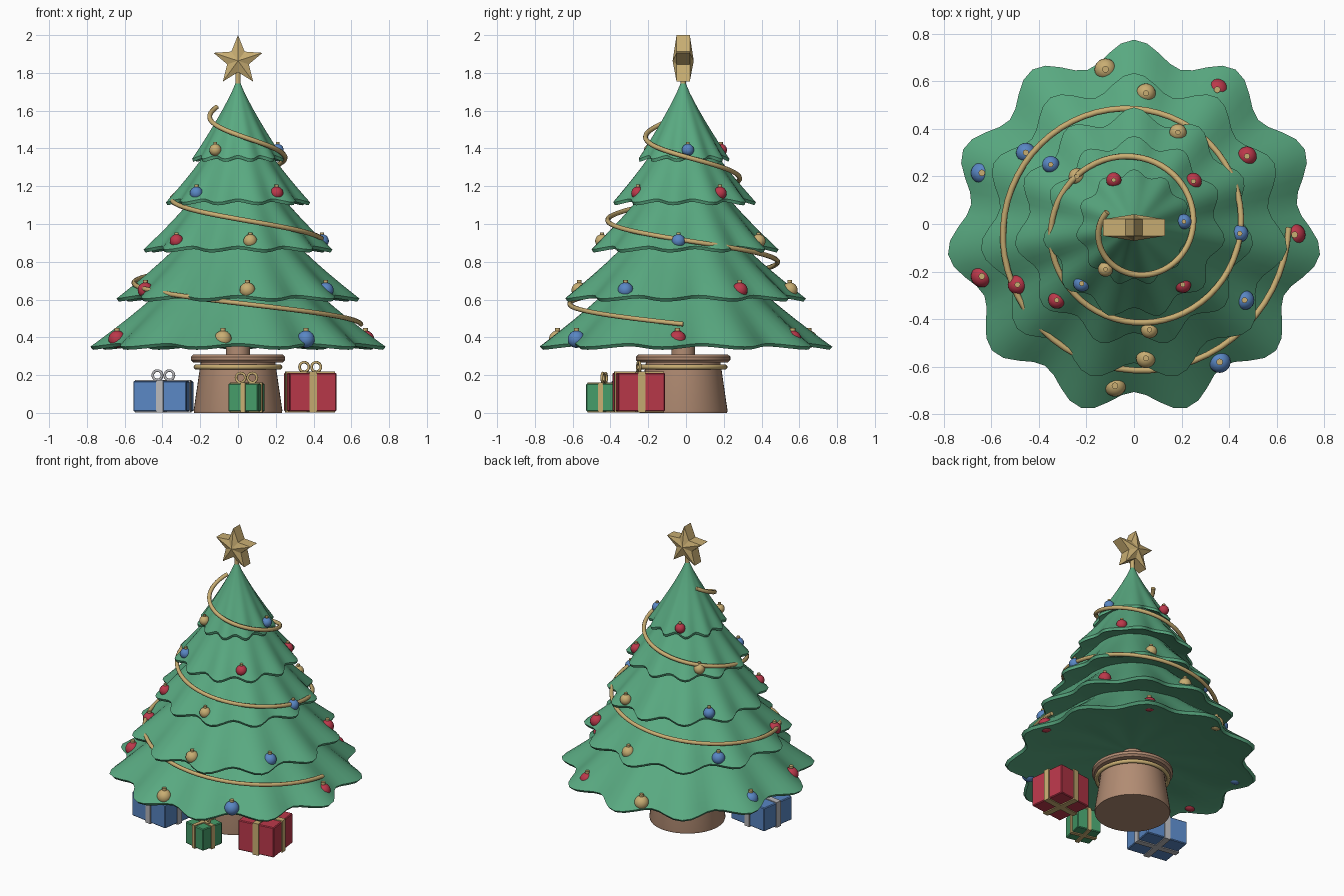
import bpy, bmesh, math
from mathutils import Matrix, Vector

if "Cube" in bpy.data.objects:
    bpy.data.objects.remove(bpy.data.objects["Cube"])

CY = -0.015          # tree axis offset in y
LOBES, SEG = 11, 88


def mat(name, r, g, b):
    m = bpy.data.materials.new(name)
    m.diffuse_color = (r, g, b, 1)
    m.use_nodes = True
    m.node_tree.nodes["Principled BSDF"].inputs["Base Color"].default_value = m.diffuse_color
    return m


GREEN = mat("tree green", 0.10, 0.40, 0.22)
GOLD = mat("gold", 0.58, 0.42, 0.17)
RED = mat("red", 0.50, 0.04, 0.07)
BLUE = mat("blue", 0.10, 0.24, 0.55)
BROWN = mat("brown", 0.44, 0.26, 0.17)
SILVER = mat("silver", 0.48, 0.48, 0.50)
GIFT_GREEN = mat("gift green", 0.06, 0.33, 0.14)


def finish(obj, name, material, smooth=40):
    obj.name = name
    obj.data.materials.append(material)
    if smooth:
        bpy.ops.object.select_all(action='DESELECT')
        obj.select_set(True)
        bpy.context.view_layer.objects.active = obj
        bpy.ops.object.shade_smooth_by_angle(angle=math.radians(smooth))
    return obj


def from_bmesh(bm, name, material, smooth=40):
    bmesh.ops.recalc_face_normals(bm, faces=bm.faces)
    me = bpy.data.meshes.new(name)
    bm.to_mesh(me)
    bm.free()
    obj = bpy.data.objects.new(name, me)
    bpy.context.collection.objects.link(obj)
    return finish(obj, name, material, smooth)


def skin(bm, rings):
    """Bridge consecutive closed rings of vertices with quads."""
    for a, b in zip(rings, rings[1:]):
        n = len(a)
        for i in range(n):
            j = (i + 1) % n
            bm.faces.new((a[i], a[j], b[j], b[i]))


def lathe(name, profile, material, n=48):
    bm = bmesh.new()
    rings = [[bm.verts.new((r * math.cos(math.tau * i / n),
                            CY + r * math.sin(math.tau * i / n), z))
              for i in range(n)] for r, z in profile]
    skin(bm, rings)
    bm.faces.new(rings[0])
    bm.faces.new(rings[-1])
    return from_bmesh(bm, name, material)


# Pleated, flared branch tiers with a thin lip and a shallow underside
def tier(name, R, z0, height, r_top):
    bm = bmesh.new()

    def ring(s, shrink=1.0, drop=0.0, wave=1.0):
        out = []
        for i in range(SEG):
            a = math.pi / 2 + math.tau * i / SEG
            dip = (1 - math.cos(LOBES * (a - math.pi / 2))) / 2
            r = r_top + (R - r_top) * (1 - s) ** 1.2
            r *= shrink * (1 - 0.125 * dip * wave * (1 - s) ** 1.3)
            z = z0 + height * s + 0.018 * dip * wave * (1 - s) ** 2 - drop
            out.append(bm.verts.new((r * math.cos(a), CY + r * math.sin(a), z)))
        return out

    rings = [ring(s) for s in (0.985, 0.8, 0.62, 0.46, 0.32, 0.2, 0.1, 0.0)]
    rings += [ring(0, 0.98, 0.016), ring(0, 0.94, 0.008),
              ring(0, 0.5, -0.04, 0.6), ring(0, 0.08, -0.075, 0)]
    skin(bm, rings)
    bm.faces.new(rings[0])
    bm.faces.new(rings[-1])
    from_bmesh(bm, name, GREEN)


for k, args in enumerate([(0.79, 0.35, 0.45, 0.27), (0.65, 0.605, 0.42, 0.20),
                          (0.505, 0.865, 0.40, 0.15), (0.385, 1.115, 0.38, 0.10),
                          (0.245, 1.345, 0.435, 0.0)]):
    tier(f"branch_tier_{k + 1}", *args)

# Trunk and pot
lathe("trunk", [(0.063, 0.28), (0.063, 0.45)], BROWN, 24)
lathe("pot", [(0.232, 0.0), (0.235, 0.012), (0.197, 0.27), (0.197, 0.285)], BROWN)
lathe("pot_rim", [(0.19, 0.268), (0.238, 0.268), (0.25, 0.28), (0.25, 0.297),
                  (0.238, 0.308), (0.19, 0.308)], BROWN)


def torus(name, major, minor, material, matrix, n=40):
    bpy.ops.mesh.primitive_torus_add(major_radius=major, minor_radius=minor,
                                     major_segments=n, minor_segments=10)
    obj = finish(bpy.context.object, name, material, 60)
    obj.matrix_world = matrix
    return obj


torus("pot_band", 0.222, 0.013, GOLD, Matrix.Translation((0, CY, 0.243)))

# Garland: one descending spiral tube
curve = bpy.data.curves.new("garland", 'CURVE')
curve.dimensions = '3D'
curve.bevel_depth = 0.013
curve.bevel_resolution = 2
curve.use_fill_caps = True
path = curve.splines.new('POLY')
STEPS = 155
path.points.add(STEPS)
for i, p in enumerate(path.points):
    deg = 150 + 930 * i / STEPS
    r = 0.13 + 0.00056 * (deg - 150)
    a = math.radians(deg)
    p.co = (r * math.cos(a), CY + r * math.sin(a), 1.36 - 0.445 * (deg - 360) / 360, 1)
garland = bpy.data.objects.new("garland", curve)
bpy.context.collection.objects.link(garland)
curve.materials.append(GOLD)

# Baubles: per tier height, size and (x, y, colour)
baubles = [
    (0.39, 0.046, [(-0.08, -0.68, GOLD), (0.36, -0.58, BLUE), (-0.64, -0.22, RED),
                   (-0.64, 0.215, BLUE), (-0.12, 0.65, GOLD), (0.35, 0.565, RED),
                   (0.675, -0.045, RED)]),
    (0.65, 0.041, [(0.05, -0.565, GOLD), (-0.49, -0.255, RED), (-0.455, 0.30, BLUE),
                   (0.05, 0.55, GOLD), (0.475, 0.285, RED), (0.465, -0.32, BLUE)]),
    (0.91, 0.036, [(0.065, -0.445, GOLD), (-0.325, -0.32, RED), (-0.35, 0.25, BLUE),
                   (0.185, 0.385, GOLD), (0.445, -0.04, BLUE)]),
    (1.163, 0.035, [(-0.22, -0.25, BLUE), (0.205, -0.255, RED), (0.25, 0.18, RED),
                    (-0.24, 0.20, GOLD)]),
    (1.392, 0.032, [(-0.12, -0.19, GOLD), (0.21, 0.01, BLUE), (-0.085, 0.185, RED)]),
]
for z, r, items in baubles:
    for x, y, colour in items:
        bpy.ops.mesh.primitive_uv_sphere_add(segments=20, ring_count=12, radius=r,
                                             location=(x, y, z))
        finish(bpy.context.object, "bauble", colour, 60)
        bpy.ops.mesh.primitive_cylinder_add(vertices=12, radius=r * 0.3, depth=r * 0.4,
                                            location=(x, y, z + r * 1.08))
        finish(bpy.context.object, "bauble_cap", GOLD)

# Star: five-pointed prism with raised centres, on a short stem
bm = bmesh.new()
sides = []
for s in (-1, 1):
    rim = []
    for i in range(10):
        a = math.pi / 2 + math.pi * i / 5
        r = 0.06 if i % 2 else 0.136
        rim.append(bm.verts.new((r * math.cos(a), CY + s * 0.035, 1.864 + r * math.sin(a))))
    hub = bm.verts.new((0, CY + s * 0.056, 1.864))
    for i in range(10):
        bm.faces.new((rim[i], rim[(i + 1) % 10], hub))
    sides.append(rim)
skin(bm, sides)
from_bmesh(bm, "star", GOLD, 0)
lathe("star_stem", [(0.014, 1.74), (0.014, 1.83)], GOLD, 12)


# Gifts: wrapped box, crossed ribbon bands, two bow loops
def block(name, size, z, material, matrix, bevel=0.0):
    bm = bmesh.new()
    bmesh.ops.create_cube(bm, size=1, matrix=Matrix.Diagonal((*size, 1)))
    if bevel:
        bmesh.ops.bevel(bm, geom=bm.edges[:], offset=bevel, segments=1, affect='EDGES')
    obj = from_bmesh(bm, name, material, 0)
    obj.matrix_world = matrix @ Matrix.Translation((0, 0, z + size[2] / 2))


def gift(name, x, y, turn, w, d, top, paper, ribbon):
    M = Matrix.Translation((x, y, 0)) @ Matrix.Rotation(math.radians(turn), 4, 'Z')
    block(name + "_box", (w, d, top - 0.008), 0.008, paper, M, 0.005)
    band = 0.16 * min(w, d)
    block(name + "_ribbon_a", (band, d + 0.012, top + 0.004), 0.002, ribbon, M)
    block(name + "_ribbon_b", (w + 0.012, band, top + 0.004), 0.002, ribbon, M)
    for s in (-1, 1):
        loop = M @ Matrix.Translation((s * 0.032, 0, top + 0.031)) @ \
            Matrix.Rotation(math.pi / 2, 4, 'X')
        torus(name + "_bow_loop", 0.025, 0.007, ribbon, loop, 20)


gift("blue_gift", -0.395, -0.25, -9, 0.285, 0.25, 0.168, BLUE, SILVER)
gift("red_gift", 0.382, -0.25, 7, 0.25, 0.25, 0.212, RED, GOLD)
gift("green_gift", 0.045, -0.433, -13, 0.162, 0.162, 0.155, GIFT_GREEN, GOLD)
